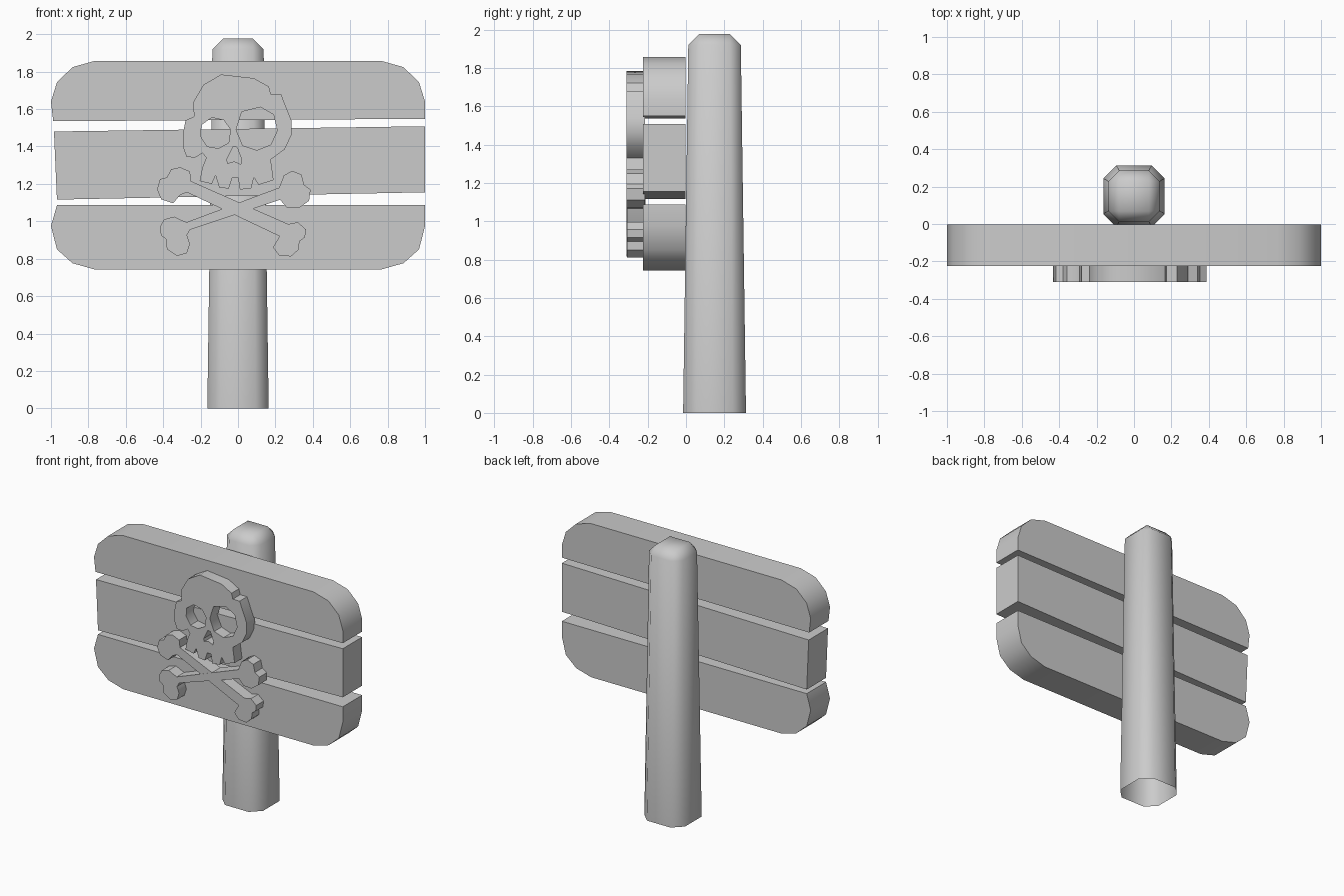
import bpy, bmesh, math

if "Cube" in bpy.data.objects:
    bpy.data.objects.remove(bpy.data.objects["Cube"])


def finish(ob, angle=40):
    """Weld the mesh and shade it smooth with sharp edges kept."""
    bm = bmesh.new()
    bm.from_mesh(ob.data)
    bmesh.ops.remove_doubles(bm, verts=bm.verts, dist=1e-5)
    bmesh.ops.recalc_face_normals(bm, faces=bm.faces)
    bm.to_mesh(ob.data)
    bm.free()
    bpy.ops.object.select_all(action='DESELECT')
    ob.select_set(True)
    bpy.context.view_layer.objects.active = ob
    bpy.ops.object.shade_smooth_by_angle(angle=math.radians(angle))


def cutout(name, loops, y_front, y_back):
    """Extrude closed (x, z) outlines along y; inner loops become holes."""
    cu = bpy.data.curves.new(name, 'CURVE')
    cu.dimensions = '2D'
    cu.fill_mode = 'BOTH'
    cu.extrude = (y_back - y_front) / 2
    for pts in loops:
        sp = cu.splines.new('POLY')
        sp.points.add(len(pts) - 1)
        for p, (x, z) in zip(sp.points, pts):
            p.co = (x, z, 0, 1)
        sp.use_cyclic_u = True
    ob = bpy.data.objects.new(name, cu)
    bpy.context.collection.objects.link(ob)
    ob.location.y = (y_front + y_back) / 2
    ob.rotation_euler.x = math.pi / 2
    bpy.ops.object.select_all(action='DESELECT')
    ob.select_set(True)
    bpy.context.view_layer.objects.active = ob
    bpy.ops.object.convert(target='MESH')
    finish(bpy.context.object)


# Post: tapered, chamfered square, open underneath
def ring(bm, z, h, flat):
    c = [(h, -flat), (h, flat), (flat, h), (-flat, h),
         (-h, flat), (-h, -flat), (-flat, -h), (flat, -h)]
    return [bm.verts.new((x, y + 0.149, z)) for x, y in c]


bm = bmesh.new()
rings = [ring(bm, 0, 0.164, 0.095), ring(bm, 1.92, 0.137, 0.08)]
for i in range(8):
    j = (i + 1) % 8
    bm.faces.new((rings[0][i], rings[0][j], rings[1][j], rings[1][i]))
top = [bm.verts.new((x, y + 0.149, 1.977))
       for x, y in ((0.08, -0.08), (0.08, 0.08), (-0.08, 0.08), (-0.08, -0.08))]
bm.faces.new(top)
for k in range(4):
    a, b, c = rings[1][2 * k], rings[1][2 * k + 1], rings[1][(2 * k + 2) % 8]
    n = top[(k + 1) % 4]
    bm.faces.new((a, b, n, top[k]))
    bm.faces.new((b, c, n))
me = bpy.data.meshes.new("post")
bm.to_mesh(me)
bm.free()
post = bpy.data.objects.new("post", me)
bpy.context.collection.objects.link(post)
finish(post, 60)

# Three planks, the outer two with rounded corners
round_top = [(1, 1.64), (0.968, 1.743), (0.885, 1.824), (0.765, 1.858)]
round_low = [(-0.765, 0.742), (-0.885, 0.776), (-0.968, 0.85), (-1, 0.975)]
flip = lambda pts: [(-x, z) for x, z in reversed(pts)]
F, B = -0.225, -0.003
cutout("top_plank", [[(-0.988, 1.535), (1, 1.548)] + round_top + flip(round_top)], F, B)
cutout("middle_plank", [[(-0.968, 1.116), (1, 1.155), (1, 1.508), (-0.984, 1.48)]], F, B)
cutout("bottom_plank", [[(-0.968, 1.086)] + round_low[::-1] +
                        flip(round_low)[::-1] + [(1, 1.086)]], F, B)

# Skull with eye and nose holes
skull = [(-.09, 1.785), (.085, 1.765), (.165, 1.72), (.175, 1.68), (.23, 1.68),
         (.285, 1.54), (.285, 1.46), (.25, 1.385), (.175, 1.33), (.19, 1.22),
         (.11, 1.195), (.085, 1.235), (.07, 1.175), (.01, 1.17), (0, 1.235),
         (-.03, 1.235), (-.05, 1.175), (-.10, 1.18), (-.12, 1.245), (-.14, 1.20),
         (-.205, 1.215), (-.19, 1.29), (-.17, 1.34), (-.19, 1.365), (-.23, 1.34),
         (-.275, 1.345), (-.295, 1.40), (-.295, 1.465), (-.28, 1.54),
         (-.235, 1.56), (-.24, 1.635), (-.185, 1.73)]
left_eye = [(-.14, 1.555), (-.075, 1.54), (-.04, 1.49), (-.05, 1.42),
            (-.105, 1.39), (-.165, 1.40), (-.20, 1.455), (-.195, 1.515)]
right_eye = [(.02, 1.585), (.12, 1.61), (.19, 1.57), (.21, 1.485),
             (.175, 1.41), (.10, 1.38), (.025, 1.405), (-.01, 1.49)]
nose = [(-.025, 1.40), (-.06, 1.33), (-.055, 1.31), (-.02, 1.32),
        (.015, 1.305), (.02, 1.33), (-.005, 1.395)]
SF, SB = -0.31, -0.213
cutout("skull", [skull, left_eye, right_eye, nose], SF, SB)

# Crossed bones, one lying a hair behind the other
bone_up = [(.22, 1.18), (.245, 1.245), (.29, 1.27), (.34, 1.25), (.353, 1.195),
           (.388, 1.17), (.38, 1.11), (.325, 1.07), (.26, 1.075), (.235, 1.105),
           (-.257, .96), (-.273, .925), (-.257, .88), (-.273, .83), (-.325, .815),
           (-.38, .85), (-.385, .905), (-.412, .925), (-.417, .97), (-.395, 1.01),
           (-.34, 1.025), (-.30, 1.005), (-.275, .995)]
bone_up[9:11] = [(.225, 1.115), (-.257, .955)]
bone_down = [(-.433, 1.17), (-.417, 1.225), (-.38, 1.235), (-.358, 1.278),
             (-.31, 1.289), (-.257, 1.267), (-.25, 1.214), (.268, .985),
             (.32, .995), (.363, .957), (.358, .914), (.328, .893), (.326, .85),
             (.283, .812), (.22, .818), (.187, .86), (.222, .92), (-.273, 1.155),
             (-.31, 1.14), (-.347, 1.096), (-.41, 1.117)]
cutout("rising_bone", [bone_up], SF, SB)
cutout("falling_bone", [bone_down], SF + 0.001, SB + 0.001)
